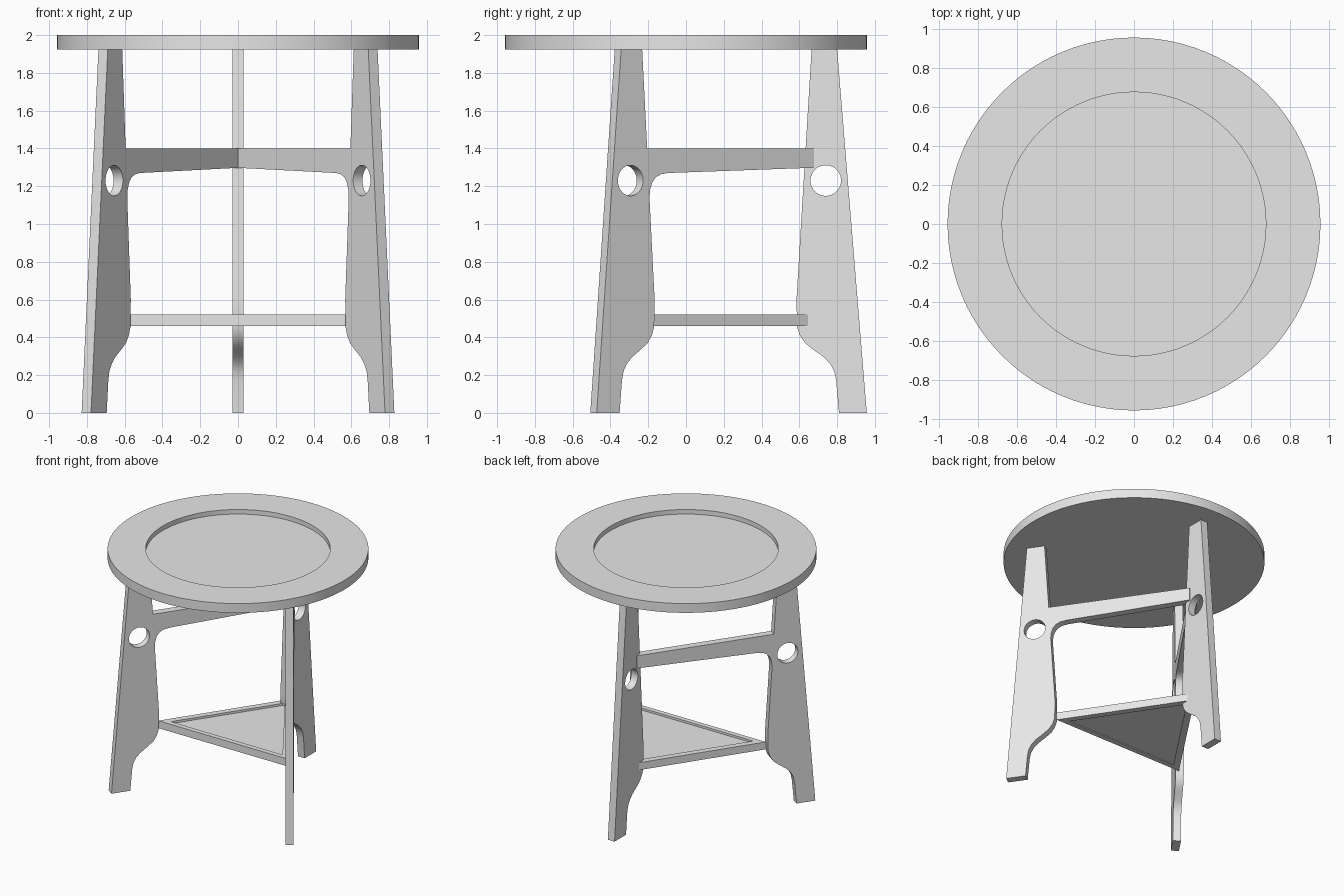
import bpy
import bmesh
from math import cos, sin, pi, radians
from mathutils import Matrix, Vector

if "Cube" in bpy.data.objects:
    bpy.data.objects.remove(bpy.data.objects["Cube"], do_unlink=True)

grey = bpy.data.materials.new("plain_grey")
grey.use_nodes = True
GREY = (0.8, 0.8, 0.8, 1)
grey.diffuse_color = GREY
grey.node_tree.nodes["Principled BSDF"].inputs["Base Color"].default_value = GREY

HALF = 0.03  # half the thickness of the boards


def finish(name, bm, matrix=Matrix.Identity(4)):
    """Turn a bmesh into a clean, shaded object."""
    bmesh.ops.remove_doubles(bm, verts=bm.verts, dist=0.0002)
    bm.transform(matrix)
    bmesh.ops.recalc_face_normals(bm, faces=bm.faces)
    mesh = bpy.data.meshes.new(name)
    bm.to_mesh(mesh)
    bm.free()
    mesh.materials.append(grey)
    obj = bpy.data.objects.new(name, mesh)
    bpy.context.collection.objects.link(obj)
    bpy.ops.object.select_all(action="DESELECT")
    obj.select_set(True)
    bpy.context.view_layer.objects.active = obj
    bpy.ops.object.shade_smooth_by_angle(angle=radians(30))
    return obj


def board(name, outlines, half, matrix):
    """Extrude flat outlines, later ones cutting holes, into a board."""
    curve = bpy.data.curves.new(name + "_outline", "CURVE")
    curve.dimensions = "2D"
    curve.fill_mode = "BOTH"
    curve.extrude = half
    for points in outlines:
        spline = curve.splines.new("POLY")
        spline.points.add(len(points) - 1)
        for p, (u, v) in zip(spline.points, points):
            p.co = (u, v, 0, 1)
        spline.use_cyclic_u = True
    helper = bpy.data.objects.new(name + "_helper", curve)
    bpy.context.collection.objects.link(helper)
    graph = bpy.context.evaluated_depsgraph_get()
    mesh = bpy.data.meshes.new_from_object(helper.evaluated_get(graph))
    bm = bmesh.new()
    bm.from_mesh(mesh)
    bpy.data.objects.remove(helper, do_unlink=True)
    bpy.data.curves.remove(curve)
    bpy.data.meshes.remove(mesh)
    return finish(name, bm, matrix)


def upright(origin, angle):
    """Frame whose x runs outward at an angle and whose y runs up."""
    out = Vector((cos(angle), sin(angle), 0))
    up = Vector((0, 0, 1))
    m = Matrix((out, up, out.cross(up))).transposed().to_4x4()
    m.translation = origin
    return m


# Round top with a shallow recess
bm = bmesh.new()
profile = [(0, 1.925), (0.957, 1.925), (0.957, 2), (0.677, 2), (0.677, 1.963), (0, 1.963)]
verts = [bm.verts.new((r, 0, z)) for r, z in profile]
edges = [bm.edges.new(pair) for pair in zip(verts, verts[1:])]
bmesh.ops.spin(bm, geom=verts + edges, cent=(0, 0, 0), axis=(0, 0, 1),
               angle=2 * pi, steps=96, use_duplicate=False)
finish("round_top", bm)

# Leg outline: straight outer edge, curved foot and round grip hole
lower = [(0.81, 0), (0.795, 0.17), (0.785, 0.22), (0.763, 0.26), (0.73, 0.295),
         (0.67, 0.338), (0.63, 0.37), (0.603, 0.41), (0.588, 0.455), (0.585, 0.6)]
upper = [(0.665, 1.925), (0.80, 1.925), (0.957, 0)]
# Brace that continues the side legs across to the back leg
brace = [(0.618, 1.14), (0.613, 1.185), (0.6, 1.22), (0.578, 1.247), (0.545, 1.263),
         (0.5, 1.27), (-0.44, 1.298), (-0.44, 1.4), (0.633, 1.4)]
hole = [(0.74 + 0.081 * cos(i * pi / 24), 1.23 + 0.081 * sin(i * pi / 24))
        for i in range(48)]

board("back_leg", [lower + upper, hole], HALF, upright((0, 0, 0), pi / 2))
for side, name in ((1, "left"), (-1, "right")):
    angle = radians(-55.5)
    if side < 0:
        angle = pi - angle
    board(name + "_leg_and_brace", [lower + brace + upper, hole], HALF,
          upright((0.261 * side, 0.299, 0), angle))

# Triangular shelf: thin panel inside a slightly taller rim
corners = [(-0.585, -0.185), (0.585, -0.185), (0.03, 0.645), (-0.03, 0.645)]
inner = [(-0.5, -0.145), (0.5, -0.145), (0.01, 0.585), (-0.01, 0.585)]
board("shelf_rim", [corners, inner], 0.03, Matrix.Translation((0, 0, 0.49)))
panel = [(-0.52, -0.155), (0.52, -0.155), (0.012, 0.6), (-0.012, 0.6)]
board("shelf_panel", [panel], 0.018, Matrix.Translation((0, 0, 0.485)))
